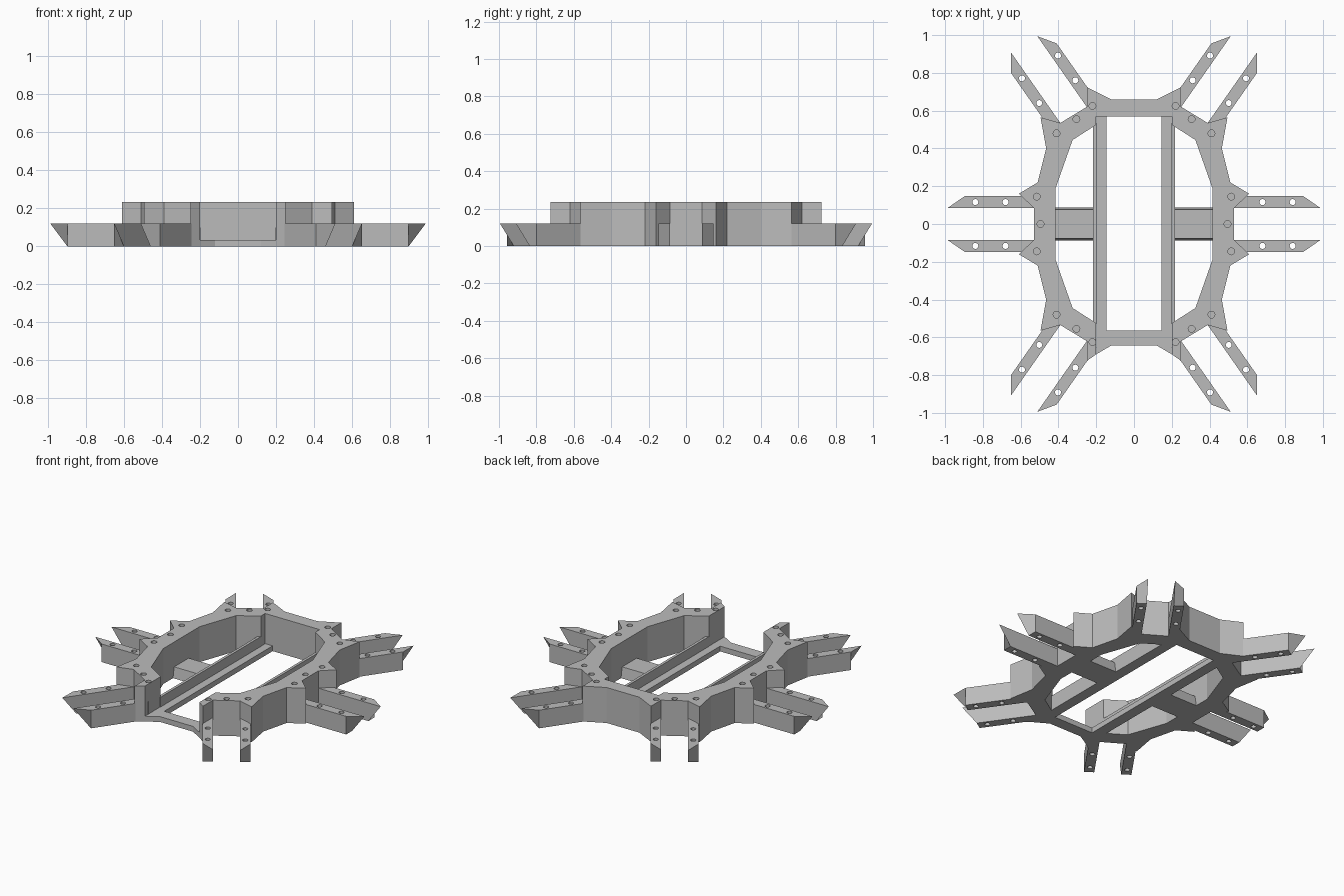
import bpy, bmesh, math
from mathutils import Vector

cube = bpy.data.objects.get("Cube")
if cube:
    bpy.data.objects.remove(cube, do_unlink=True)

grey = bpy.data.materials.new("plain grey")
grey.use_nodes = True
colour = (0.5, 0.5, 0.5, 1)
grey.diffuse_color = colour
grey.node_tree.nodes["Principled BSDF"].inputs["Base Color"].default_value = colour

RING_TOP, PRONG_TOP, FLOOR = 0.235, 0.12, 0.035


def prism(name, bottom, z0, z1, top=None):
    """Solid between a bottom outline and a matching top outline."""
    top = top or bottom
    bm = bmesh.new()
    lo = [bm.verts.new((p[0], p[1], z0)) for p in bottom]
    hi = [bm.verts.new((p[0], p[1], z1)) for p in top]
    n = len(lo)
    caps = [bm.faces.new(lo[::-1]), bm.faces.new(hi)]
    for i in range(n):
        j = (i + 1) % n
        bm.faces.new((lo[i], lo[j], hi[j], hi[i]))
    bmesh.ops.recalc_face_normals(bm, faces=bm.faces)
    bmesh.ops.triangulate(bm, faces=caps, ngon_method='EAR_CLIP')
    mesh = bpy.data.meshes.new(name)
    bm.to_mesh(mesh)
    bm.free()
    mesh.materials.append(grey)
    obj = bpy.data.objects.new(name, mesh)
    bpy.context.collection.objects.link(obj)
    return obj


def box(name, x0, x1, y0, y1, z1, inset=0):
    base = [(x0, y0), (x1, y0), (x1, y1), (x0, y1)]
    top = [(x0, y0 + inset), (x1, y0 + inset), (x1, y1 - inset), (x0, y1 - inset)]
    return prism(name, base, 0, z1, top)


def drill(obj, centres, radius, z0, z1):
    """Cut round vertical holes with one temporary cutter."""
    bm = bmesh.new()
    for x, y in centres:
        made = bmesh.ops.create_cone(bm, cap_ends=True, segments=16, radius1=radius,
                                     radius2=radius, depth=z1 - z0)
        bmesh.ops.translate(bm, verts=made["verts"], vec=(x, y, (z0 + z1) / 2))
    mesh = bpy.data.meshes.new("hole_cutter")
    bm.to_mesh(mesh)
    bm.free()
    mesh.materials.append(grey)
    cutter = bpy.data.objects.new("hole_cutter", mesh)
    cutter.hide_render = True
    bpy.context.collection.objects.link(cutter)
    mod = obj.modifiers.new("holes", 'BOOLEAN')
    mod.operation, mod.solver, mod.object = 'DIFFERENCE', 'EXACT', cutter
    bpy.context.view_layer.objects.active = obj
    bpy.ops.object.modifier_apply(modifier=mod.name)
    bpy.data.objects.remove(cutter, do_unlink=True)


def flip_x(points):
    return [(-x, y) for x, y in reversed(points)]


def flip_y(points):
    return [(x, -y) for x, y in reversed(points)]


# Tall ring, open at the front: outline of one side, mirrored
arm = [(0.53, 0.085), (0.61, 0.16), (0.51, 0.22), (0.465, 0.40),
       (0.495, 0.565), (0.39, 0.535), (0.25, 0.62), (0.25, 0.725)]
inner = [(0.415, 0.19), (0.325, 0.445), (0.2, 0.525)]
outer_side = [(0.2, -0.69)] + flip_y(arm) + arm + [(0.12, 0.66)]
inner_side = flip_y(inner) + inner + [(0.2, 0.57)]
outline = outer_side + flip_x(outer_side) + flip_x(inner_side[::-1]) + inner_side[::-1]
ring = prism("ring_frame", outline, 0, RING_TOP)
bolts = [(0.22, 0.625), (0.305, 0.555), (0.41, 0.48), (0.515, 0.145)]
bolts += [(x, -y) for x, y in bolts] + [(0.495, 0)]
drill(ring, bolts + [(-x, y) for x, y in bolts], 0.018, 0.13, 0.3)

# Low bar closing the front gap
prism("front_bar", [(0.2, -0.565), (-0.2, -0.565), (-0.2, -0.69), (-0.12, -0.643),
                    (0.12, -0.643), (0.2, -0.69)], 0, FLOOR)

# Rails and cross bars inside the ring
for s, side in ((1, "left"), (-1, "right")):
    box(side + "_rail_ledge", s * 0.145, s * 0.2, -0.57, 0.57, FLOOR)
    box(side + "_rail_wall", s * 0.198, s * 0.216, -0.53, 0.535, 0.1)
    box(side + "_cross_bar", s * 0.21, s * 0.42, -0.088, 0.088, 0.07, 0.012)

# Six pairs of prongs with slanted, pointed tips
LENGTH, WIDTH, TIP = 0.457, 0.062, 0.09
PRONGS = [("side", (0.53, 0.085), 0, 1),
          ("inner_corner", (0.25, 0.62), 55, 1),
          ("outer_corner", (0.39, 0.535), 55, -1)]
for label, root, degrees, turn in PRONGS:
    a = math.radians(degrees)
    along = Vector((math.cos(a), math.sin(a)))
    across = Vector((-along.y, along.x)) * turn * WIDTH
    start = Vector(root)
    tip = start + along * LENGTH
    shoulder = tip - along * TIP
    top = [start, tip, shoulder + across, start + across]
    bottom = [start, shoulder, shoulder + across, start + across]
    holes = [start + along * d + across * 0.5 for d in (0.15, 0.31)]
    for sx in (1, -1):
        for sy in (1, -1):
            place = lambda pts: [(p.x * sx, p.y * sy) for p in pts]
            name = "_".join(("back" if sy > 0 else "front",
                             "left" if sx > 0 else "right", label, "prong"))
            prong = prism(name, place(bottom), 0, PRONG_TOP, place(top))
            drill(prong, place(holes), 0.016, -0.1, 0.3)
